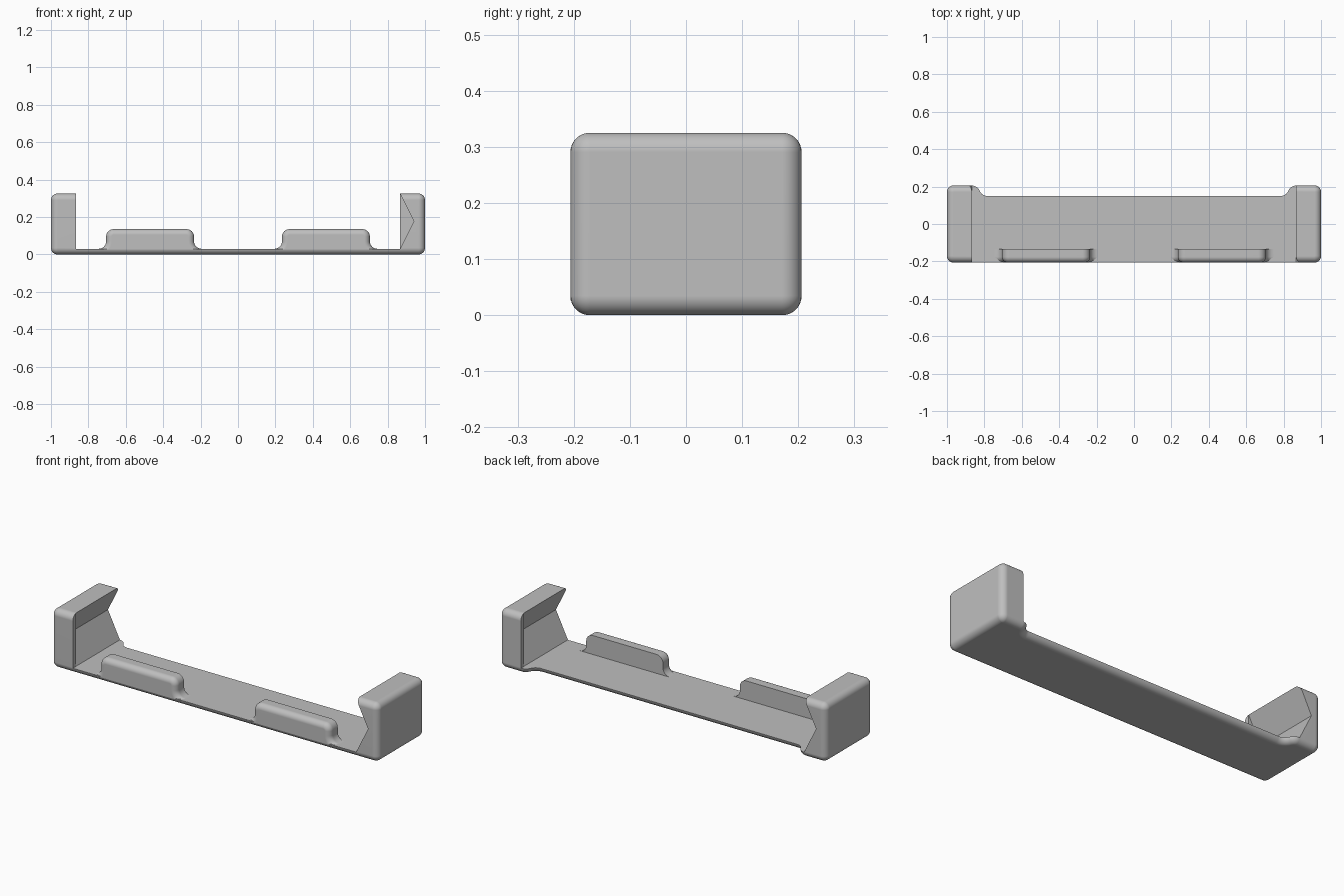
import bpy, bmesh, math

if "Cube" in bpy.data.objects:
    bpy.data.objects.remove(bpy.data.objects["Cube"])

H = 0.206        # half depth
TOP = 0.325      # end block height
FLOOR = 0.03     # plate thickness
INNER = 0.867    # inner face of the end blocks
R = 0.035        # outer edge rounding

grey = bpy.data.materials.new("light_grey")
grey.diffuse_color = (0.52, 0.52, 0.52, 1)
grey.use_nodes = True
grey.node_tree.nodes["Principled BSDF"].inputs["Base Color"].default_value = grey.diffuse_color


def arc(cx, cy, r, a0, a1, side=1, n=8):
    """Arc as (x, y, nx, ny); side -1 makes a hollow arc."""
    out = []
    for i in range(n + 1):
        a = math.radians(a0 + (a1 - a0) * i / n)
        c, s = math.cos(a), math.sin(a)
        out.append((cx + r * c, cy + r * s, side * c, side * s))
    return out


def loft(name, outline, levels, place):
    """Stack inset copies of an outline into a closed solid."""
    bm = bmesh.new()
    rings = [[bm.verts.new(place(x - nx * d, y - ny * d, h)) for x, y, nx, ny in outline]
             for h, d in levels]
    for a, b in zip(rings, rings[1:]):
        for i in range(len(a)):
            j = (i + 1) % len(a)
            bm.faces.new((a[i], a[j], b[j], b[i]))
    bm.faces.new(rings[0])
    bm.faces.new(rings[-1])
    bmesh.ops.recalc_face_normals(bm, faces=bm.faces)
    me = bpy.data.meshes.new(name)
    bm.to_mesh(me)
    bm.free()
    ob = bpy.data.objects.new(name, me)
    bpy.context.collection.objects.link(ob)
    return ob


def rounding(r, n=8):
    """(height, inset) steps of a quarter round that starts at height 0."""
    return [(r - r * math.cos(t), r - r * math.sin(t))
            for t in (math.pi / 2 * i / n for i in range(n + 1))]


def finish(ob):
    ob.data.materials.clear()
    ob.data.materials.append(grey)
    bpy.ops.object.select_all(action='DESELECT')
    ob.select_set(True)
    bpy.context.view_layer.objects.active = ob
    bpy.ops.object.shade_smooth_by_angle(angle=math.radians(30))
    mod = ob.modifiers.new("even_shading", 'WEIGHTED_NORMAL')
    mod.keep_sharp = True


# Body: rounded slab with a shallow recess along the back
s, swing, back, bx = 0.0455, 67, 0.15, 0.783
plan = (arc(1 - R, R - H, R, -90, 0) + arc(1 - R, H - R, R, 0, 90)
        + arc(INNER, H - s, s, 90, 90 + swing)
        + arc(bx, back + s, s, swing - 90, -90, -1)
        + arc(-bx, back + s, s, -90, -90 - swing, -1)
        + arc(-INNER, H - s, s, 90 - swing, 90)
        + arc(R - 1, H - R, R, 90, 180) + arc(R - 1, R - H, R, 180, 270))
edge = rounding(R - 0.0005)
levels = edge + [(TOP - h, d) for h, d in reversed(edge)]
body = loft("bracket_body", plan, levels, lambda x, y, h: (x, y, h))


# Cutters: V groove in each end block (closed at one end), then the open middle
def prism(name, pts, y0, y1):
    return loft(name, [(x, z, 0, 0) for x, z in pts], [(y0, 0), (y1, 0)],
                lambda x, z, y: (x, y, z))


groove = [(0.94, 0.1775), (INNER, FLOOR), (0.8, 0.06), (0.8, 0.34), (0.8597, 0.34)]
wall = H - 0.03
cutters = [
    prism("groove_cutter_right", groove, -0.4, wall),
    prism("groove_cutter_left", [(-x, z) for x, z in groove], -wall, 0.4),
    prism("middle_cutter", [(-INNER, FLOOR), (INNER, FLOOR), (INNER, 0.5), (-INNER, 0.5)],
          -0.5, 0.5),
]
for c in cutters:
    c.hide_render = True
    m = body.modifiers.new(c.name, 'BOOLEAN')
    m.operation = 'DIFFERENCE'
    m.solver = 'EXACT'
    m.object = c
dg = bpy.context.evaluated_depsgraph_get()
cut = bpy.data.meshes.new_from_object(body.evaluated_get(dg))
body.modifiers.clear()
body.data = cut
for c in cutters:
    bpy.data.objects.remove(c)
finish(body)

# Front tabs: rounded lip with flared feet and a rounded front edge
f, c, tab_top, low = 0.04, 0.04, 0.135, FLOOR - 0.004
for name, x0, x1 in (("left_tab", -0.705, -0.235), ("right_tab", 0.235, 0.705)):
    outline = (arc(x1 + f, FLOOR + f, f, -90, -180, -1)
               + arc(x1 - c, tab_top - c, c, 0, 90)
               + arc(x0 + c, tab_top - c, c, 90, 180)
               + arc(x0 - f, FLOOR + f, f, 0, -90, -1)
               + [(x0 - f, low, 0, 0), (x1 + f, low, 0, 0)])
    tab = loft(name, outline, rounding(0.03) + [(0.071, 0)],
               lambda x, z, h: (x, h - H, max(z, low + (0.001 if z != low else 0))))
    finish(tab)
